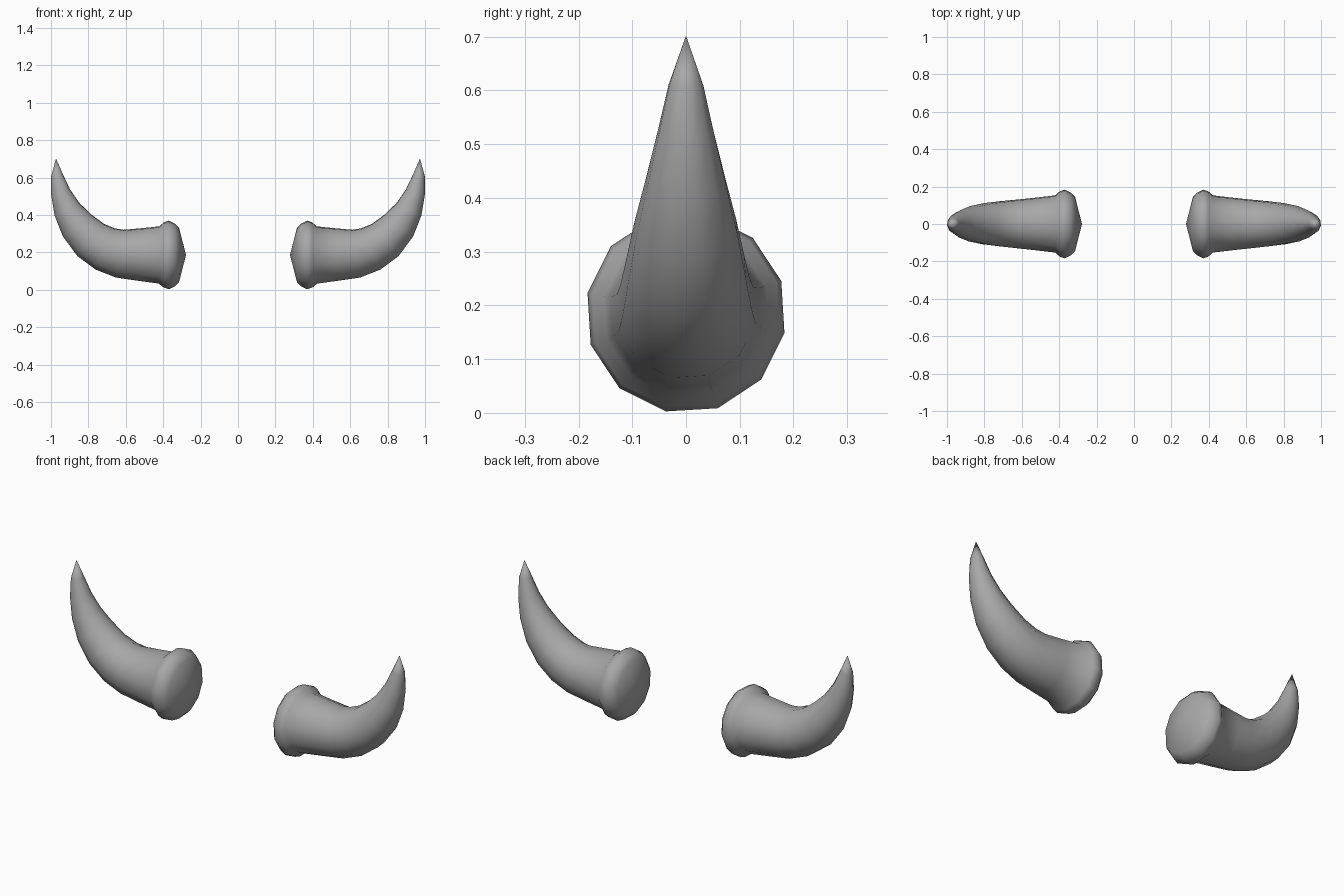
import bpy, bmesh, math
from mathutils import Vector

if "Cube" in bpy.data.objects:
    bpy.data.objects.remove(bpy.data.objects["Cube"])

SIDES = 12
PHASE = math.radians(-11.5)


def sweep(name, stations):
    """Loft rings (x, z, radius) along a path in the XZ plane, mirrored across x = 0."""
    bm = bmesh.new()
    rings = []
    for i, (x, z, r) in enumerate(stations):
        c = Vector((x, 0, z))
        a = stations[max(i - 1, 0)]
        b = stations[min(i + 1, len(stations) - 1)]
        d = Vector((b[0] - a[0], 0, b[1] - a[1])).normalized()
        up = Vector((-d.z, 0, d.x))
        side = Vector((0, 1, 0))
        if r == 0:
            rings.append([bm.verts.new(c)])
            continue
        ring = []
        for k in range(SIDES):
            t = PHASE + math.tau * k / SIDES
            ring.append(bm.verts.new(c + r * (math.cos(t) * side + math.sin(t) * up)))
        rings.append(ring)
    for a, b in zip(rings, rings[1:]):
        for k in range(SIDES):
            n = (k + 1) % SIDES
            if len(a) == 1:
                bm.faces.new((a[0], b[n], b[k]))
            elif len(b) == 1:
                bm.faces.new((a[k], a[n], b[0]))
            else:
                bm.faces.new((a[k], a[n], b[n], b[k]))
    bmesh.ops.recalc_face_normals(bm, faces=bm.faces)
    me = bpy.data.meshes.new(name)
    bm.to_mesh(me)
    bm.free()
    me.shade_smooth()
    ob = bpy.data.objects.new(name, me)
    bpy.context.collection.objects.link(ob)
    mirror = ob.modifiers.new("mirror", 'MIRROR')
    mirror.use_axis = (True, False, False)
    mirror.use_mirror_merge = False
    return ob


# Rounded collar with a shallow domed end, running into the curved tapering horn
collar = [(x, 0.186, r) for x, r in (
    (0.278, 0.0), (0.315, 0.147), (0.335, 0.17), (0.37, 0.187),
    (0.397, 0.178), (0.422, 0.156))]
horn = [
    (0.53, 0.188, 0.143), (0.632, 0.193, 0.132), (0.71, 0.218, 0.124),
    (0.787, 0.266, 0.114), (0.86, 0.343, 0.098), (0.914, 0.43, 0.076),
    (0.948, 0.52, 0.054), (0.967, 0.61, 0.033), (0.973, 0.702, 0.0)]
horns = sweep("horns", collar + horn)

# Dark grey horn material
mat = bpy.data.materials.new("horn_grey")
mat.diffuse_color = (0.39, 0.39, 0.39, 1)
mat.use_nodes = True
mat.node_tree.nodes["Principled BSDF"].inputs["Base Color"].default_value = mat.diffuse_color
horns.data.materials.append(mat)
